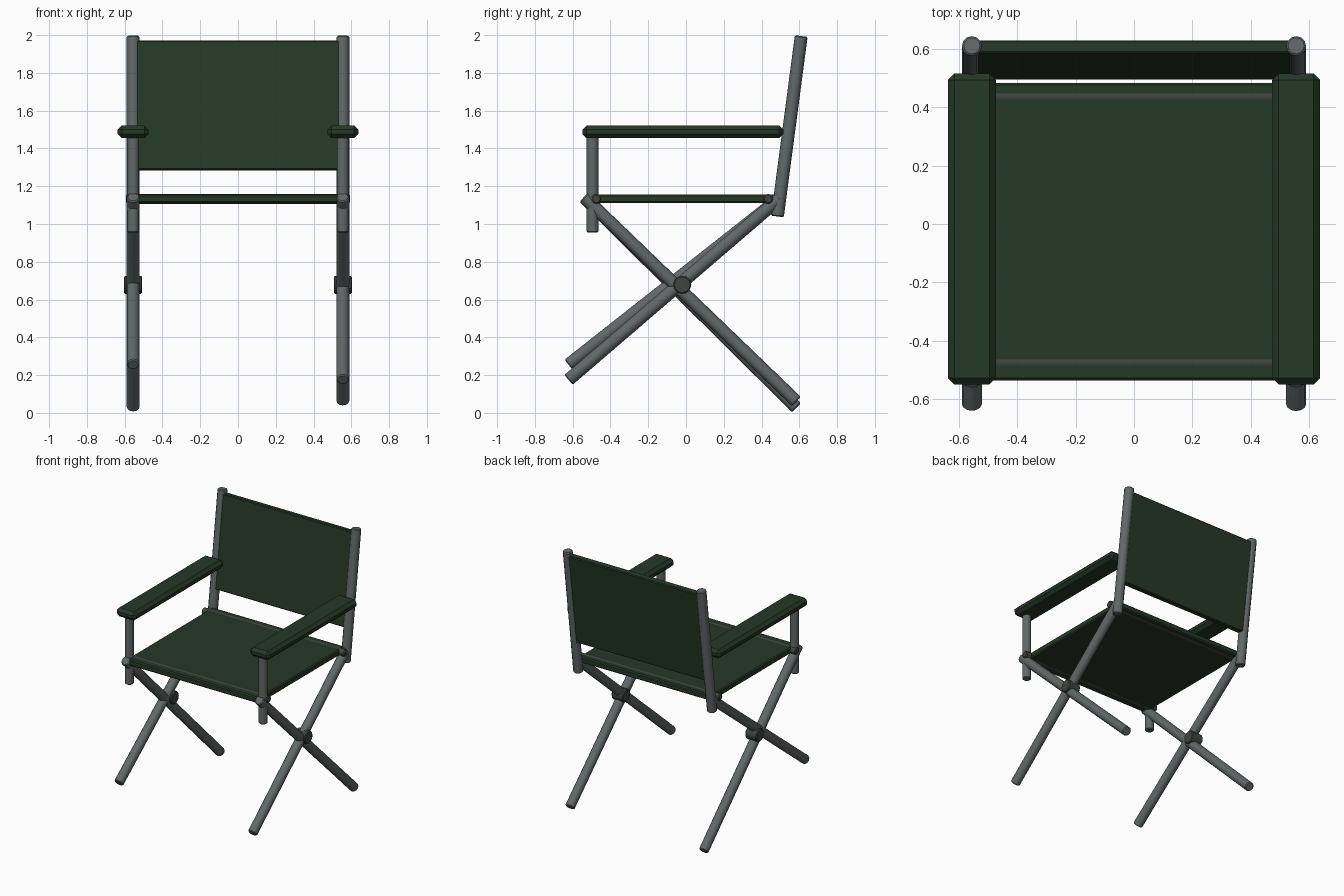
import bpy, math
from mathutils import Vector, Matrix

if "Cube" in bpy.data.objects:
    bpy.data.objects.remove(bpy.data.objects["Cube"])


def mat(name, rgb):
    m = bpy.data.materials.new(name)
    m.diffuse_color = (*rgb, 1)
    m.use_nodes = True
    m.node_tree.nodes["Principled BSDF"].inputs["Base Color"].default_value = m.diffuse_color
    return m


METAL = mat("grey metal", (0.12, 0.14, 0.138))
DARK = mat("dark metal", (0.052, 0.060, 0.050))
FABRIC = mat("dark green fabric", (0.018, 0.040, 0.019))


def tube(name, a, b, r, m, sides=12, bevel=0.006):
    """Closed round bar from a to b with softly rounded rims."""
    a, b = Vector(a), Vector(b)
    d = b - a
    bpy.ops.mesh.primitive_cylinder_add(vertices=sides, radius=r, depth=d.length)
    o = bpy.context.object
    o.name = name
    o.matrix_world = Matrix.Translation((a + b) / 2) @ d.to_track_quat('Z', 'Y').to_matrix().to_4x4()
    o.data.materials.append(m)
    mod = o.modifiers.new("rim", 'BEVEL')
    mod.width = bevel
    mod.limit_method = 'ANGLE'
    mod.angle_limit = math.radians(50)
    bpy.ops.object.shade_smooth_by_angle(angle=math.radians(35))
    return o


def slab(name, centre, size, bevel, m, tilt=0.0):
    """Chamfered box, optionally tilted about x."""
    bpy.ops.mesh.primitive_cube_add(size=1)
    o = bpy.context.object
    o.name = name
    for v in o.data.vertices:
        v.co = Vector(v.co[i] * size[i] for i in range(3))
    o.location = centre
    o.rotation_euler.x = tilt
    o.data.materials.append(m)
    mod = o.modifiers.new("chamfer", 'BEVEL')
    mod.width = bevel
    mod.segments = 1
    return o


X, R = 0.555, 0.034
POST_LOW, POST_TOP = Vector((0, 0.484, 1.04)), Vector((0, 0.610, 1.995))

# Frame sides: the crossed legs end at slightly different heights left and right
for side, sx, front_z, back_z in (("left", -X, 0.255, 0.028), ("right", X, 0.175, 0.060)):
    out = Vector((sx, 0, 0))
    tube(side + "_front_leg", (sx, -0.622, front_z), (sx, 0.498, 1.137), R, METAL)
    tube(side + "_back_leg", (sx, 0.585, back_z), (sx, -0.54, 1.143), R, METAL)
    tube(side + "_back_post", POST_LOW + out, POST_TOP + out, R, METAL)
    tube(side + "_arm_post", (sx, -0.495, 0.955), (sx, -0.495, 1.48), 0.031, METAL)
    # pivot where the legs cross
    tube(side + "_pivot", (sx - 0.048, -0.02, 0.678), (sx + 0.048, -0.02, 0.678), 0.048, DARK)
    # padded armrest
    slab(side + "_armrest", (sx, -0.017, 1.488), (0.164, 1.064, 0.066), 0.022, FABRIC)

# Rods carrying the seat fabric
for name, y in (("front_seat_rod", -0.475), ("back_seat_rod", 0.435)):
    tube(name, (-0.592, y, 1.133), (0.592, y, 1.133), 0.026, DARK)

# Seat fabric
slab("seat", (0, -0.026, 1.133), (1.10, 1.018, 0.046), 0.008, FABRIC)

# Back fabric, lying along the tilted posts
d = POST_TOP - POST_LOW
mid = POST_LOW + d * ((1.627 - POST_LOW.z) / d.z)
tilt = -math.atan2(d.y, d.z)
slab("backrest", mid, (1.09, 0.046, 0.69), 0.006, FABRIC, tilt)
